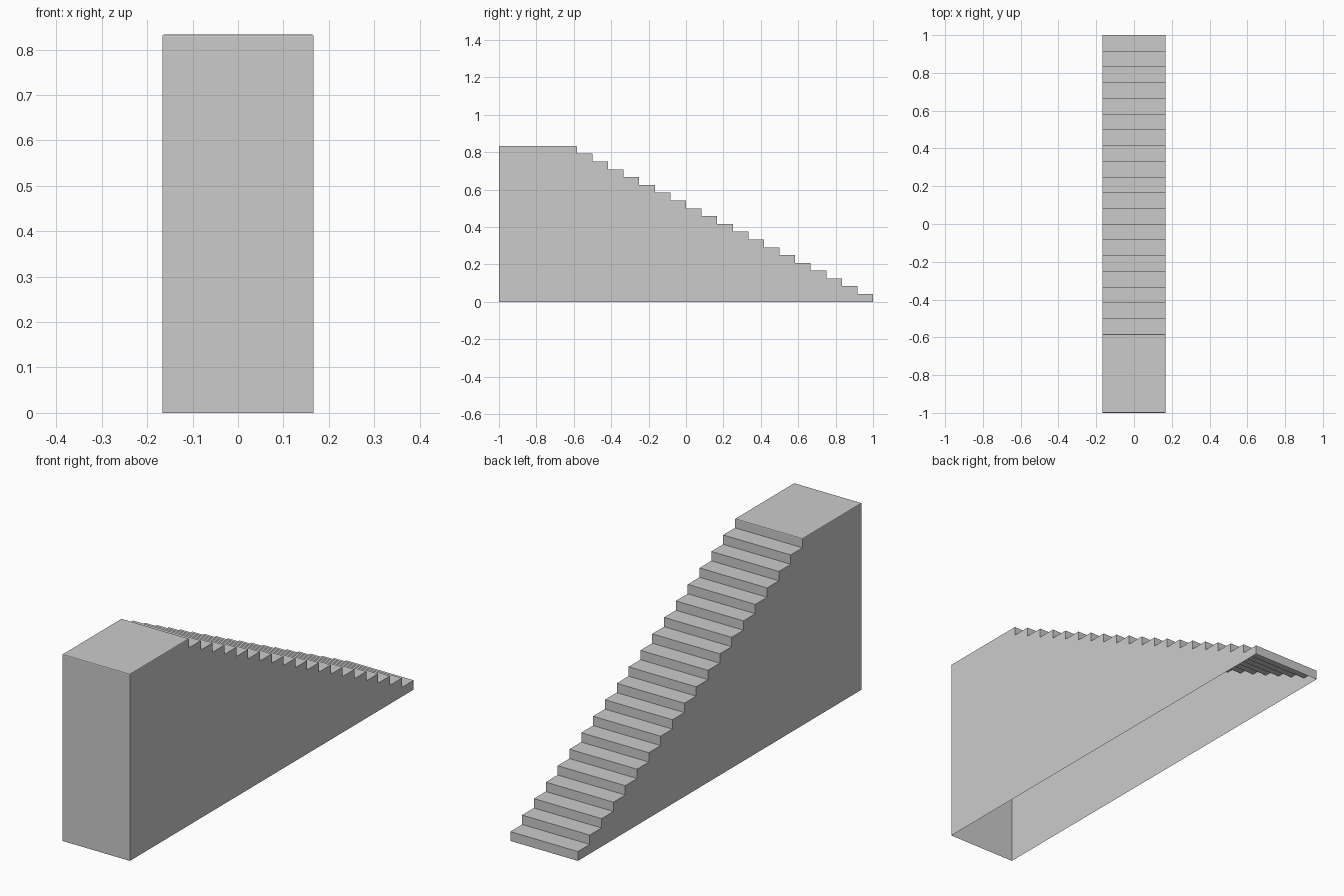
import bpy, bmesh

if "Cube" in bpy.data.objects:
    bpy.data.objects.remove(bpy.data.objects["Cube"])

STEPS = 19
RUN, RISE = 1 / 12, 1 / 24
HALF_W = 1 / 6
TOP = (STEPS + 1) * RISE

# Side profile (y, z): treads climb from the back toward the front landing
profile = [(-1, 0), (1, 0)]
for k in range(STEPS):
    z = (k + 1) * RISE
    profile += [(1 - k * RUN, z), (1 - (k + 1) * RUN, z)]
profile += [(1 - STEPS * RUN, TOP), (-1, TOP)]

# Extrude the profile across the width
bm = bmesh.new()
side = bm.faces.new([bm.verts.new((-HALF_W, y, z)) for y, z in profile])
ext = bmesh.ops.extrude_face_region(bm, geom=[side], use_keep_orig=True)
verts = [g for g in ext["geom"] if isinstance(g, bmesh.types.BMVert)]
bmesh.ops.translate(bm, verts=verts, vec=(2 * HALF_W, 0, 0))
bmesh.ops.recalc_face_normals(bm, faces=bm.faces[:])

# Slightly softened rim around the landing
rim = [e for e in bm.edges if all(abs(v.co.z - TOP) < 1e-5 for v in e.verts)]
bmesh.ops.bevel(bm, geom=rim, offset=0.004, segments=2, profile=0.5,
                affect='EDGES')

# The shell is hollow and open underneath
bottom = [f for f in bm.faces if all(abs(v.co.z) < 1e-5 for v in f.verts)]
bmesh.ops.delete(bm, geom=bottom, context='FACES_ONLY')

mesh = bpy.data.meshes.new("staircase")
bm.to_mesh(mesh)
bm.free()
bpy.context.collection.objects.link(bpy.data.objects.new("staircase", mesh))
